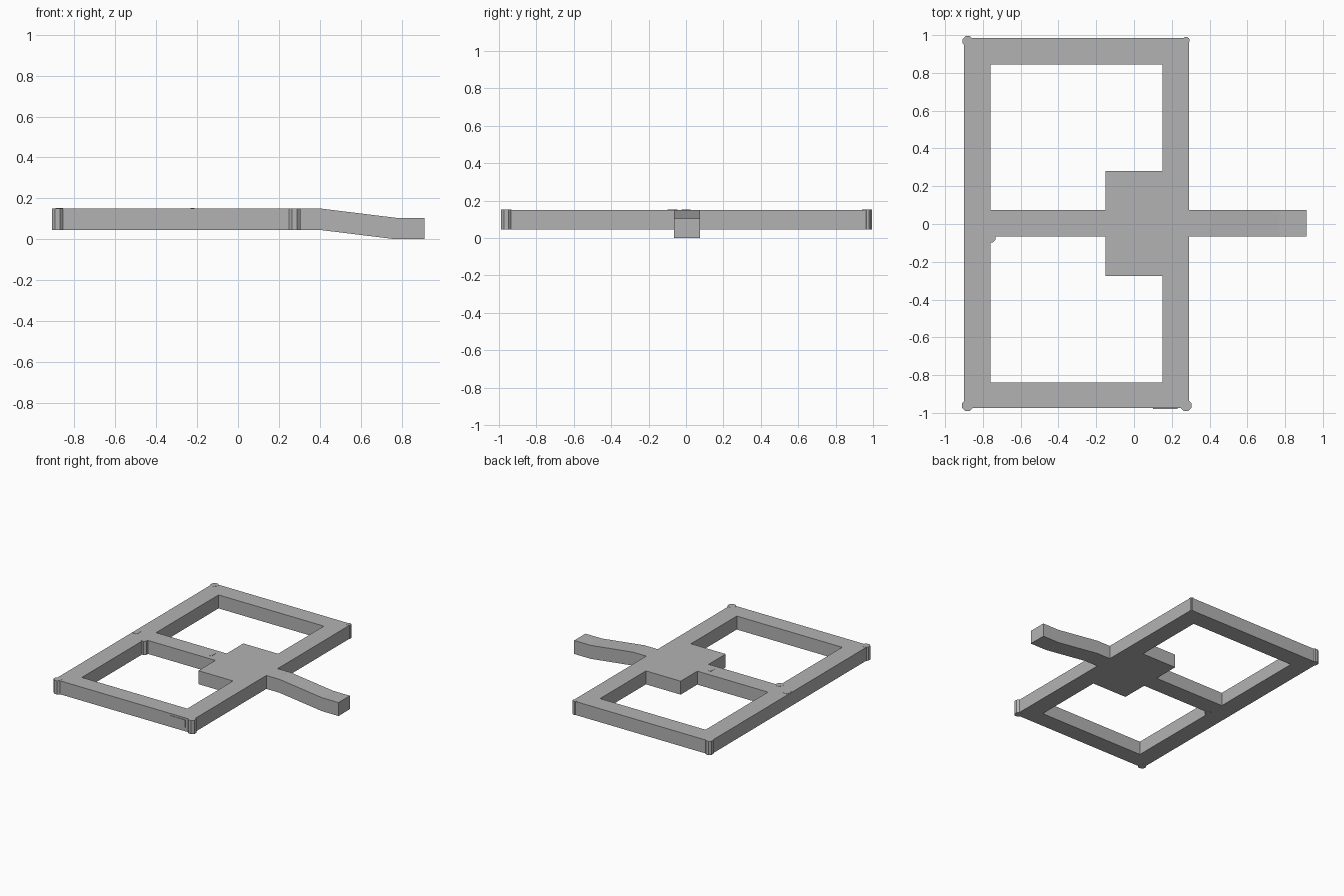
import bpy, bmesh, math
from mathutils import Matrix

if "Cube" in bpy.data.objects:
    bpy.data.objects.remove(bpy.data.objects["Cube"])

grey = bpy.data.materials.new("plain grey")
grey.diffuse_color = (0.45, 0.45, 0.45, 1)
grey.use_nodes = True
grey.node_tree.nodes["Principled BSDF"].inputs["Base Color"].default_value = grey.diffuse_color

Z0, Z1 = 0.045, 0.15          # underside and top of the frame


def finish(bm, name):
    bmesh.ops.recalc_face_normals(bm, faces=bm.faces)
    me = bpy.data.meshes.new(name)
    bm.to_mesh(me)
    bm.free()
    me.materials.append(grey)
    ob = bpy.data.objects.new(name, me)
    bpy.context.collection.objects.link(ob)
    return ob


def box(name, x0, x1, y0, y1, z0, z1):
    bm = bmesh.new()
    bmesh.ops.create_cube(bm, size=1)
    for v in bm.verts:
        v.co = ((x0 + x1) / 2 + v.co.x * (x1 - x0),
                (y0 + y1) / 2 + v.co.y * (y1 - y0),
                (z0 + z1) / 2 + v.co.z * (z1 - z0))
    return finish(bm, name)


def post(name, x, y, r):
    bm = bmesh.new()
    bmesh.ops.create_cone(bm, cap_ends=True, segments=8, radius1=r, radius2=r,
                          depth=Z1 - Z0 + 0.002,
                          matrix=Matrix.Translation((x, y, (Z0 + Z1) / 2))
                          @ Matrix.Rotation(math.pi / 8, 4, 'Z'))
    return finish(bm, name)


# Flat corridor frame: rectangles merged on a shared grid, then extruded
rects = [(-0.90, -0.76, -0.975, 0.985),   # left rail
         (0.15, 0.29, -0.975, 0.985),     # right rail
         (-0.90, 0.29, 0.845, 0.985),     # back rail
         (-0.90, 0.29, -0.975, -0.84),    # front rail
         (-0.90, 0.29, -0.065, 0.075),    # middle bar
         (-0.15, 0.29, -0.275, 0.28)]     # central block
# the block stops short of the right rail's outer edge only by the rail itself
xs = sorted({v for r in rects for v in r[:2]})
ys = sorted({v for r in rects for v in r[2:]})
bm = bmesh.new()
grid = {}


def vert(x, y):
    if (x, y) not in grid:
        grid[x, y] = bm.verts.new((x, y, Z0))
    return grid[x, y]


for x0, x1 in zip(xs, xs[1:]):
    for y0, y1 in zip(ys, ys[1:]):
        cx, cy = (x0 + x1) / 2, (y0 + y1) / 2
        if any(a < cx < b and c < cy < d for a, b, c, d in rects):
            bm.faces.new([vert(x0, y0), vert(x1, y0), vert(x1, y1), vert(x0, y1)])
res = bmesh.ops.extrude_face_region(bm, geom=bm.faces[:])
for v in res["geom"]:
    if isinstance(v, bmesh.types.BMVert):
        v.co.z = Z1
# close the underside if the extrusion consumed it
if not any(abs(f.calc_center_median().z - Z0) < 1e-5 for f in bm.faces):
    for x0, x1 in zip(xs, xs[1:]):
        for y0, y1 in zip(ys, ys[1:]):
            cx, cy = (x0 + x1) / 2, (y0 + y1) / 2
            if any(a < cx < b and c < cy < d for a, b, c, d in rects):
                bm.faces.new([vert(x0, y0), vert(x0, y1), vert(x1, y1), vert(x1, y0)])
finish(bm, "corridor_frame")

# Arm that slopes down to the entrance
path = [(0.29, Z1), (0.405, Z1), (0.77, 0.105), (0.913, 0.105)]
bm = bmesh.new()
rings = []
for x, top in path:
    rings.append([bm.verts.new((x, y, z)) for y, z in
                  ((-0.065, top - 0.105), (0.075, top - 0.105), (0.075, top), (-0.065, top))])
for a, b in zip(rings, rings[1:]):
    for i in range(4):
        j = (i + 1) % 4
        bm.faces.new([a[i], a[j], b[j], b[i]])
bm.faces.new(rings[-1])
finish(bm, "sloping_arm")

# Small eight-sided posts at the corners
post("back_left_post", -0.88, 0.968, 0.029)
post("front_left_post", -0.882, -0.961, 0.031)
post("front_right_post", 0.276, -0.961, 0.031)
post("back_right_post", 0.276, 0.972, 0.019)
post("inner_corner_post", -0.758, -0.072, 0.028)

# Thin panels on the front wall and along the middle bar
box("front_panel_left", 0.10, 0.15, -0.979, -0.974, 0.075, 0.135)
box("front_panel_right", 0.15, 0.23, -0.979, -0.974, 0.075, 0.135)
box("left_rail_plate", -0.893, -0.856, -0.025, 0.025, Z1 - 0.002, Z1 + 0.002)
box("middle_bar_plate", -0.232, -0.212, -0.025, 0.025, Z1 - 0.002, Z1 + 0.002)
